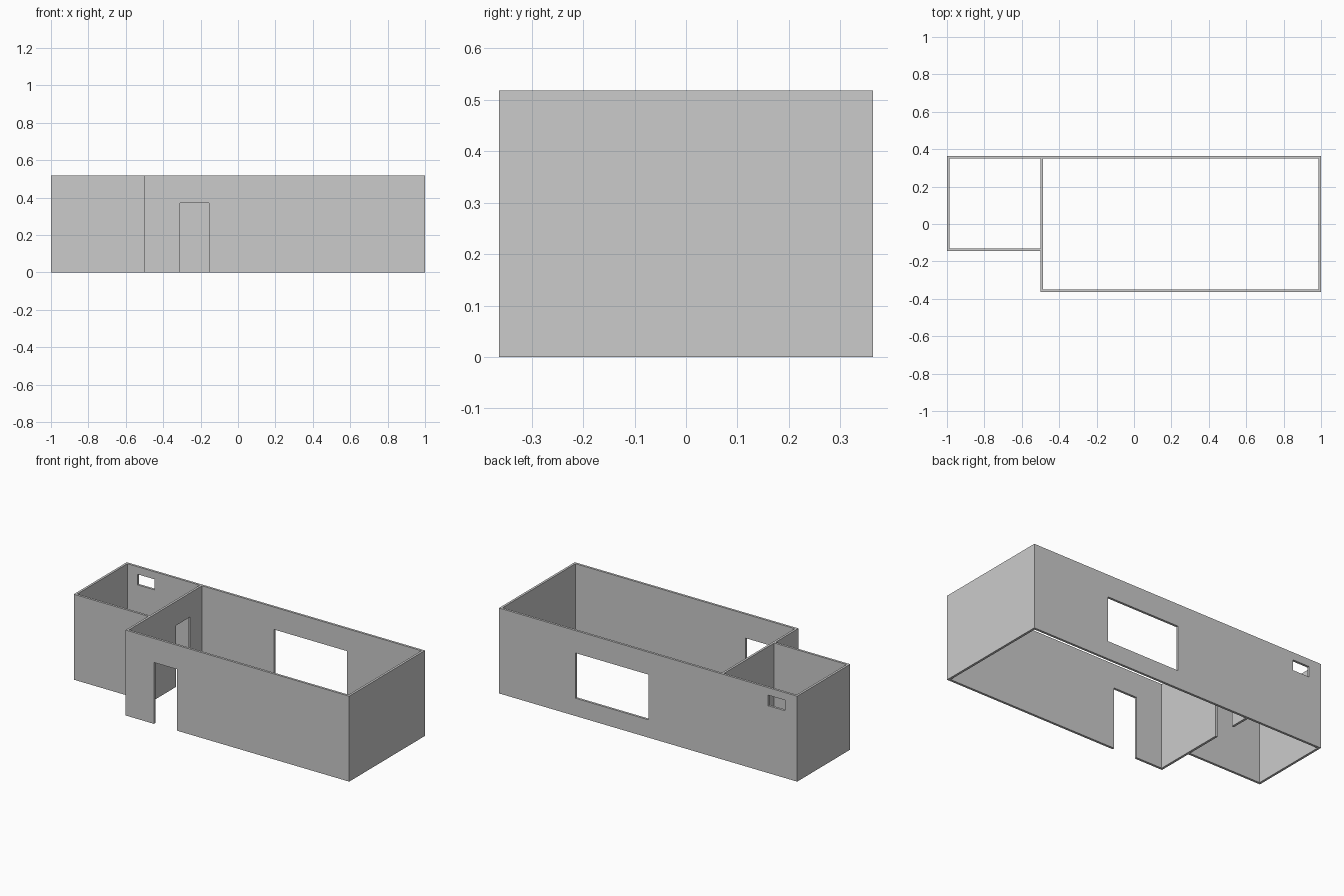
import bpy, bmesh

if "Cube" in bpy.data.objects:
    bpy.data.objects.remove(bpy.data.objects["Cube"])

H = 0.518          # wall height
T = 0.014          # wall thickness
X, Y = 1.0, 0.363  # half extents
DIV = -0.5         # left face of dividing wall
STEP = -0.145      # front of the small room


def prism(name, pts, z0, z1):
    """Extrude a plan outline into a solid."""
    bm = bmesh.new()
    face = bm.faces.new([bm.verts.new((x, y, z0)) for x, y in pts])
    top = bmesh.ops.extrude_face_region(bm, geom=[face])
    verts = [v for v in top["geom"] if isinstance(v, bmesh.types.BMVert)]
    bmesh.ops.translate(bm, verts=verts, vec=(0, 0, z1 - z0))
    bmesh.ops.recalc_face_normals(bm, faces=bm.faces)
    me = bpy.data.meshes.new(name)
    bm.to_mesh(me)
    bm.free()
    ob = bpy.data.objects.new(name, me)
    bpy.context.collection.objects.link(ob)
    return ob


def cut(name, x0, x1, y0, y1, z0, z1):
    """Subtract a box from the walls."""
    c = prism(name, [(x0, y0), (x1, y0), (x1, y1), (x0, y1)], z0, z1)
    c.hide_render = True
    m = walls.modifiers.new(name, "BOOLEAN")
    m.operation, m.solver, m.object = "DIFFERENCE", "EXACT", c
    cutters.append(c)


# L-shaped building outline
walls = prism("walls", [(-X, STEP), (DIV, STEP), (DIV, -Y), (X, -Y), (X, Y), (-X, Y)], 0, H)
cutters = []

# Open rooms
cut("large_room", DIV + T, X - T, -Y + T, Y - T, -0.1, H + 0.1)
cut("small_room", -X + T, DIV, STEP + T, Y - T, -0.1, H + 0.1)

# Doorways
cut("front_door", -0.31, -0.155, -Y - 0.05, -Y + 0.05, -0.1, 0.372)
cut("inner_door", DIV - 0.05, DIV + 0.05, 0.099, 0.235, -0.1, 0.372)

# Back windows
cut("large_window", -0.003, 0.487, Y - 0.05, Y + 0.05, 0.108, 0.382)
cut("small_window", -0.918, -0.805, Y - 0.05, Y + 0.05, 0.408, 0.472)

# Bake the openings and remove the cutters
dg = bpy.context.evaluated_depsgraph_get()
baked = bpy.data.meshes.new_from_object(walls.evaluated_get(dg))
walls.modifiers.clear()
walls.data = baked
for c in cutters:
    bpy.data.objects.remove(c)
